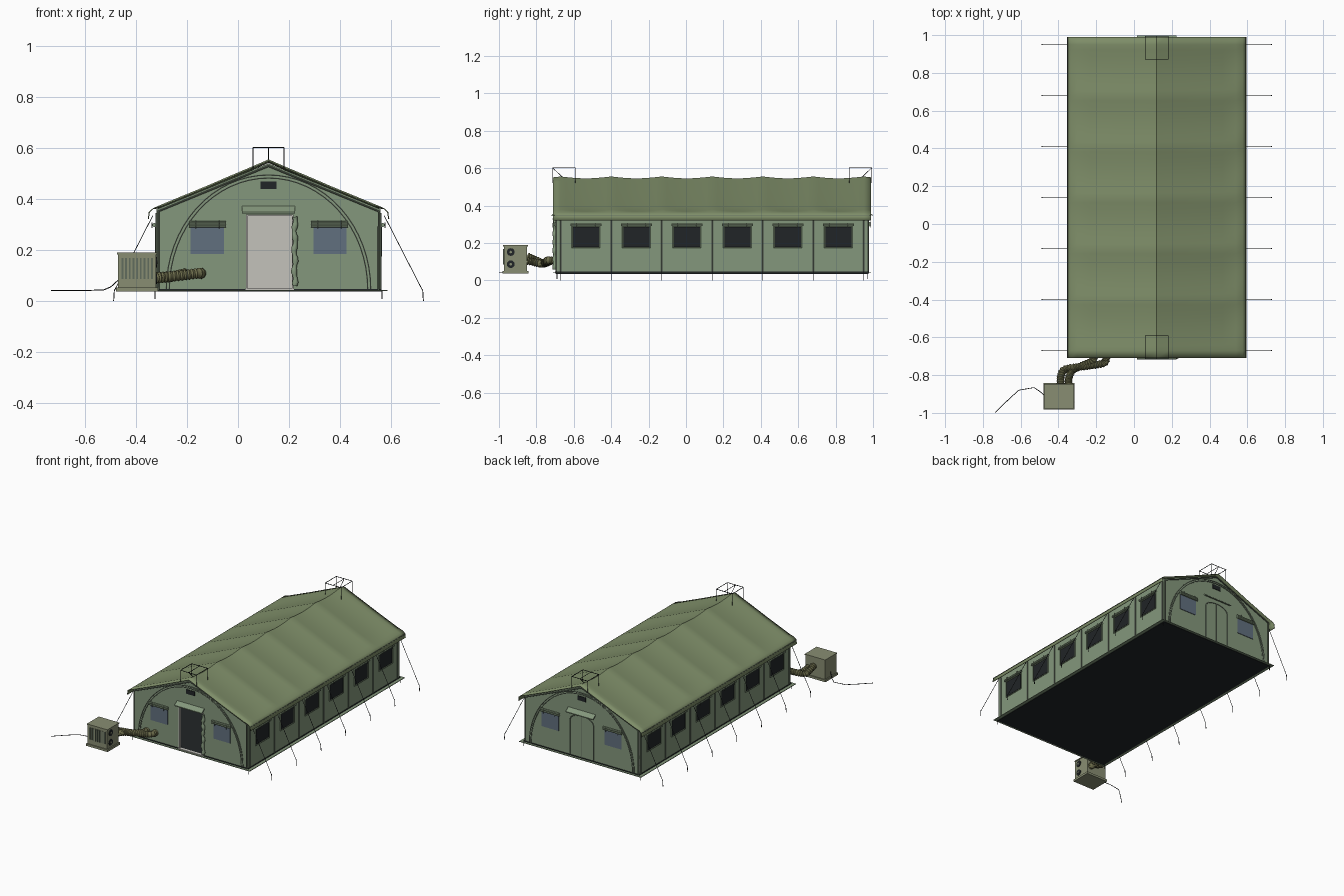
import bpy, bmesh, math
from mathutils import Vector

if "Cube" in bpy.data.objects:
    bpy.data.objects.remove(bpy.data.objects["Cube"])

TENT = (0.12, 0.14, 0)      # tent centre; tent parts are built in local coordinates
WORLD = (0, 0, 0)
HW, HL = 0.44, 0.83         # wall half width / half length
FRAMES = [-0.81 + 0.27 * i for i in range(7)]
BAYS = [-0.675 + 0.27 * i for i in range(6)]


def mat(name, r, g, b):
    m = bpy.data.materials.new(name)
    m.diffuse_color = (r, g, b, 1)
    m.use_nodes = True
    m.node_tree.nodes["Principled BSDF"].inputs["Base Color"].default_value = m.diffuse_color
    return m


ROOF = mat("roof_green", 0.21, 0.27, 0.14)
WALL = mat("wall_green", 0.23, 0.31, 0.20)
TRIM = mat("trim_grey_green", 0.12, 0.15, 0.11)
DARK = mat("dark", 0.015, 0.018, 0.02)
GLASS = mat("window_film", 0.12, 0.16, 0.21)
LINER = mat("liner", 0.55, 0.54, 0.50)
DUCT = mat("duct_olive", 0.16, 0.16, 0.075)
UNIT = mat("unit_olive", 0.25, 0.27, 0.17)


def finish(name, me, m, off, smooth=False):
    me.materials.append(m)
    ob = bpy.data.objects.new(name, me)
    ob.location = off
    bpy.context.collection.objects.link(ob)
    if smooth:
        bpy.ops.object.select_all(action='DESELECT')
        ob.select_set(True)
        bpy.context.view_layer.objects.active = ob
        bpy.ops.object.shade_smooth_by_angle(angle=math.radians(40))
    return ob


def prisms(name, profiles, vec, m, off=TENT):
    """Extrude each closed 3D profile along vec; all in one object."""
    bm = bmesh.new()
    for p in profiles:
        f = bm.faces.new([bm.verts.new(v) for v in p])
        r = bmesh.ops.extrude_face_region(bm, geom=[f], use_keep_orig=True)
        vs = [g for g in r["geom"] if isinstance(g, bmesh.types.BMVert)]
        bmesh.ops.translate(bm, verts=vs, vec=vec)
    bmesh.ops.recalc_face_normals(bm, faces=bm.faces)
    me = bpy.data.meshes.new(name)
    bm.to_mesh(me)
    bm.free()
    return finish(name, me, m, off)


def boxes(name, spans, m, off=TENT):
    """Each span is (x0, x1, y0, y1, z0, z1)."""
    bm = bmesh.new()
    for x0, x1, y0, y1, z0, z1 in spans:
        for v in bmesh.ops.create_cube(bm, size=1)["verts"]:
            v.co = ((x0 + x1) / 2 + v.co.x * (x1 - x0), (y0 + y1) / 2 + v.co.y * (y1 - y0),
                    (z0 + z1) / 2 + v.co.z * (z1 - z0))
    me = bpy.data.meshes.new(name)
    bm.to_mesh(me)
    bm.free()
    return finish(name, me, m, off)


def tubes(name, paths, r, m, off=TENT, wave=None, res=1, cyclic=False):
    """Round tubes along point lists; wave(i) scales the radius at point i."""
    cu = bpy.data.curves.new(name, 'CURVE')
    cu.dimensions, cu.bevel_depth, cu.bevel_resolution, cu.use_fill_caps = '3D', r, res, True
    for pts in paths:
        sp = cu.splines.new('POLY')
        sp.points.add(len(pts) - 1)
        sp.use_cyclic_u = cyclic
        for i, p in enumerate(pts):
            sp.points[i].co = (*p, 1)
            sp.points[i].radius = wave(i) if wave else 1
    tmp = bpy.data.objects.new("tmp", cu)
    bpy.context.collection.objects.link(tmp)
    me = bpy.data.meshes.new_from_object(tmp.evaluated_get(bpy.context.evaluated_depsgraph_get()))
    bpy.data.objects.remove(tmp)
    return finish(name, me, m, off, smooth=True)


def grid(name, rows, m, smooth=True):
    n = len(rows[0])
    me = bpy.data.meshes.new(name)
    me.from_pydata([v for r in rows for v in r], [],
                   [(i * n + j, i * n + j + 1, (i + 1) * n + j + 1, (i + 1) * n + j)
                    for i in range(len(rows) - 1) for j in range(n - 1)])
    return finish(name, me, m, TENT, smooth)


def mirror_x(span):
    x0, x1, *rest = span
    return [span, (-x1, -x0, *rest)]


# Roof sheet sagging between the frames, with hanging valance
half = [(0, 0.556), (0.06, 0.530), (0.15, 0.492), (0.25, 0.449), (0.35, 0.408), (0.42, 0.379),
        (0.455, 0.364), (0.470, 0.350), (0.475, 0.322)]
prof = [(-x, z) for x, z in reversed(half[1:])] + half
ys = [-0.85] + [-0.81 + 0.027 * i for i in range(61)] + [0.85]
rows = [[(x, y, z - (0.010 * abs(math.sin(math.pi * (y + 0.81) / 0.27)) if abs(x) < 0.43 else 0))
         for x, z in prof] for y in ys]
roof = grid("roof_sheet", rows, ROOF)
mod = roof.modifiers.new("thickness", 'SOLIDIFY')
mod.thickness = 0.004
tubes("valance_seams", [[(s * 0.472, -0.85, 0.348), (s * 0.472, 0.85, 0.348)] for s in (-1, 1)], 0.002, TRIM)

# Floor, ground skirt, side walls, light inner liner
boxes("floor", [(-0.445, 0.445, -0.835, 0.835, 0.036, 0.047)], DARK)
boxes("ground_skirt", [(-0.467, 0.467, -0.85, 0.85, 0.039, 0.043)], WALL)
boxes("side_walls", mirror_x((HW - 0.004, HW, -HL, HL, 0.04, 0.362)), WALL)
sec = [(-0.433, 0.046), (-0.433, 0.352), (0, 0.528), (0.433, 0.352), (0.433, 0.046)]
grid("inner_liner", [[(x, y, z) for x, z in sec] for y in (-0.822, 0.822)], LINER, False)

# End walls: open doorway in front, closed at the back
gable = [(HW, 0.04), (HW, 0.36), (0, 0.54), (-HW, 0.36), (-HW, 0.04)]
notch = [(-0.085, 0.04), (-0.085, 0.335), (0.095, 0.335), (0.095, 0.04)]
prisms("front_wall", [[(x, -HL, z) for x, z in gable + notch]], (0, 0.004, 0), WALL)
prisms("front_liner", [[(x, -HL + 0.005, z) for x, z in gable + notch]], (0, 0.002, 0), LINER)
prisms("back_wall", [[(x, HL, z) for x, z in gable]], (0, -0.004, 0), WALL)
prisms("back_liner", [[(x, HL - 0.007, z) for x, z in gable]], (0, 0.002, 0), LINER)

for s, end in ((-1, "front"), (1, "back")):
    y = s * HL
    lo, hi = min(y, y + s * 0.004), max(y, y + s * 0.004)
    # Gable edge rail and arch seam
    tubes(end + "_edge_rail", [[(x, y + s * 0.004, z) for x, z in
          [(-0.433, 0.04), (-0.433, 0.352), (0, 0.530), (0.433, 0.352), (0.433, 0.04)]]], 0.004, TRIM)
    tubes(end + "_arch_seam", [[(-a * math.cos(t * math.pi / 32), y + s * 0.002,
          0.045 + b * math.sin(t * math.pi / 32)) for t in range(33)]
          for a, b in ((0.402, 0.45), (0.39, 0.438))], 0.003, TRIM)
    # Windows, rolled covers with ties, vent
    boxes(end + "_windows", mirror_x((0.176, 0.306, lo, hi, 0.185, 0.29)), GLASS)
    tubes(end + "_window_rolls", [[(c - 0.072, y + s * 0.009, z), (c + 0.072, y + s * 0.009, z)]
          for c in (-0.24, 0.24) for z in (0.296, 0.307)], 0.007, WALL, res=2)
    tubes(end + "_window_ties", [[(c + d, y + s * 0.017, 0.315), (c + d, y + s * 0.017, 0.284)]
          for c in (-0.24, 0.24) for d in (-0.045, 0.045)], 0.002, TRIM)
    boxes(end + "_vent", [(-0.032, 0.032, lo, hi, 0.44, 0.47)], DARK)
    # Sloped rain hood over the door
    prisms(end + "_door_hood", [[(-0.105, y, 0.372), (-0.105, y + s * 0.028, 0.350),
           (-0.105, y + s * 0.028, 0.344), (-0.105, y, 0.362)]], (0.21, 0, 0), WALL)
    # Wire ventilator cage over the ridge end
    a, b = s * 0.732, s * 0.853
    top = [(-0.061, a, 0.602), (0.061, a, 0.602), (0.061, b, 0.602), (-0.061, b, 0.602)]
    tubes(end + "_cage_top", [top], 0.0022, DARK, cyclic=True)
    tubes(end + "_cage_legs", [[p, (p[0], p[1], 0.520)] for p in top] +
          [[(0, b, 0.602), (0, s * 0.80, 0.552)], [(0, a, 0.602), (0, b, 0.602)]], 0.0018, DARK)

# Front door frame and gathered door flap
boxes("door_frame", [(-0.089, -0.083, -0.836, -0.82, 0.042, 0.338), (0.093, 0.099, -0.836, -0.82, 0.042, 0.338),
                     (-0.089, 0.099, -0.836, -0.82, 0.333, 0.339), (-0.09, 0.1, -0.84, -0.82, 0.038, 0.048)], LINER)
tubes("gathered_flap", [[(0.103 + 0.003 * math.sin(i * 1.1), -0.842, 0.06 + 0.0135 * i) for i in range(21)]],
      0.0125, WALL, wave=lambda i: 0.85 + 0.2 * math.sin(i * 1.9), res=3)

# Back door seams with rounded top
arch = [(-0.09, 0.045)] + [(-0.09 * math.cos(t * math.pi / 10), 0.29 + 0.045 * math.sin(t * math.pi / 10))
                           for t in range(11)] + [(0.09, 0.045)]
tubes("back_door_seams", [[(x, HL + 0.001, z) for x, z in arch],
                          [(0, HL + 0.001, 0.045), (0, HL + 0.001, 0.335)]], 0.003, TRIM)

# Side windows, frames, rolls, wall seams
for s, side in ((-1, "left"), (1, "right")):
    x = s * HW
    lo, hi = sorted((x, x + s * 0.004))
    boxes(side + "_windows", [(lo, hi, y - 0.07, y + 0.07, 0.18, 0.285) for y in BAYS], DARK)
    for k, y in enumerate(BAYS):
        tubes(f"{side}_window_frame_{k}", [[(x + s * 0.003, y + u * 0.074, z) for u, z in
              ((-1, 0.176), (1, 0.176), (1, 0.289), (-1, 0.289))]], 0.0035, WALL, cyclic=True)
    tubes(side + "_window_rolls", [[(x + s * 0.009, y - 0.082, 0.298), (x + s * 0.009, y + 0.082, 0.298)]
          for y in BAYS], 0.008, WALL, res=2)
    tubes(side + "_window_ties", [[(x + s * 0.018, y + d, 0.308), (x + s * 0.018, y + d, 0.287)]
          for y in BAYS for d in (-0.05, 0.05)], 0.002, TRIM)
    boxes(side + "_wall_seams", [(lo, hi, y - 0.006, y + 0.006, 0.042, 0.345) for y in FRAMES], TRIM)

# Guy ropes and stakes
tubes("guy_ropes", [[(s * 0.455, y, 0.335), (s * 0.606, y, 0.04)] for s in (-1, 1) for y in FRAMES], 0.0016, DARK)
tubes("stakes", [[(s * 0.606, y, 0.045), (s * 0.609, y, 0.0)] for s in (-1, 1) for y in FRAMES] +
      [[(s * 0.447, y, 0.04), (s * 0.447, y, 0.008)] for s in (-1, 1) for y in (-0.83, 0.83)], 0.002, DARK)

# Climate unit: body, base, lid, louvres, side ports
boxes("unit_body", [(-0.472, -0.322, -0.974, -0.850, 0.05, 0.184)], UNIT, WORLD)
boxes("unit_base_and_lid", [(-0.48, -0.314, -0.981, -0.843, 0.037, 0.052),
                            (-0.476, -0.318, -0.978, -0.846, 0.182, 0.189)], UNIT, WORLD)
boxes("unit_louvres", [(-0.458 + 0.0145 * i, -0.451 + 0.0145 * i, -0.978, -0.972, 0.085, 0.168)
                       for i in range(9)], TRIM, WORLD)
tubes("unit_ports", [[(-0.324, -0.937, z), (-0.318, -0.937, z)] for z in (0.152, 0.087)], 0.021, DARK, WORLD, res=4)
tubes("port_hubs", [[(-0.320, -0.937, z), (-0.316, -0.937, z)] for z in (0.152, 0.087)], 0.007, UNIT, WORLD, res=2)


# Two ribbed air ducts from the unit to the front wall
def resample(ctrl, step):
    p = [Vector(c) for c in ctrl]
    p = [p[0]] + p + [p[-1]]
    dense = []
    for i in range(1, len(p) - 2):
        for k in range(40):     # Catmull-Rom
            t = k / 40
            dense.append(0.5 * (2 * p[i] + (p[i + 1] - p[i - 1]) * t
                         + (2 * p[i - 1] - 5 * p[i] + 4 * p[i + 1] - p[i + 2]) * t * t
                         + (3 * p[i] - p[i - 1] - 3 * p[i + 1] + p[i + 2]) * t ** 3))
    out = [dense[0]]
    for d in dense:
        if (d - out[-1]).length >= step:
            out.append(d)
    return out + [p[-1]]


for k, ctrl in enumerate((
        [(-0.388, -0.85, 0.130), (-0.386, -0.80, 0.108), (-0.36, -0.768, 0.092), (-0.25, -0.752, 0.097),
         (-0.165, -0.738, 0.107), (-0.148, -0.715, 0.108), (-0.148, -0.688, 0.108)],
        [(-0.345, -0.85, 0.105), (-0.345, -0.815, 0.098), (-0.325, -0.775, 0.090), (-0.27, -0.748, 0.094),
         (-0.225, -0.728, 0.103), (-0.212, -0.71, 0.105), (-0.212, -0.688, 0.105)])):
    tubes(f"air_duct_{k + 1}", [resample(ctrl, 0.006)], 0.022, DUCT, WORLD,
          wave=lambda i: 1.0 if i % 2 else 0.8, res=3)

# Power cable on the ground
tubes("power_cable", [[(-0.47, -0.912, 0.082), (-0.50, -0.885, 0.055), (-0.53, -0.866, 0.042), (-0.61, -0.88, 0.041),
                       (-0.66, -0.925, 0.041), (-0.735, -0.998, 0.041)]], 0.002, DARK, WORLD)
